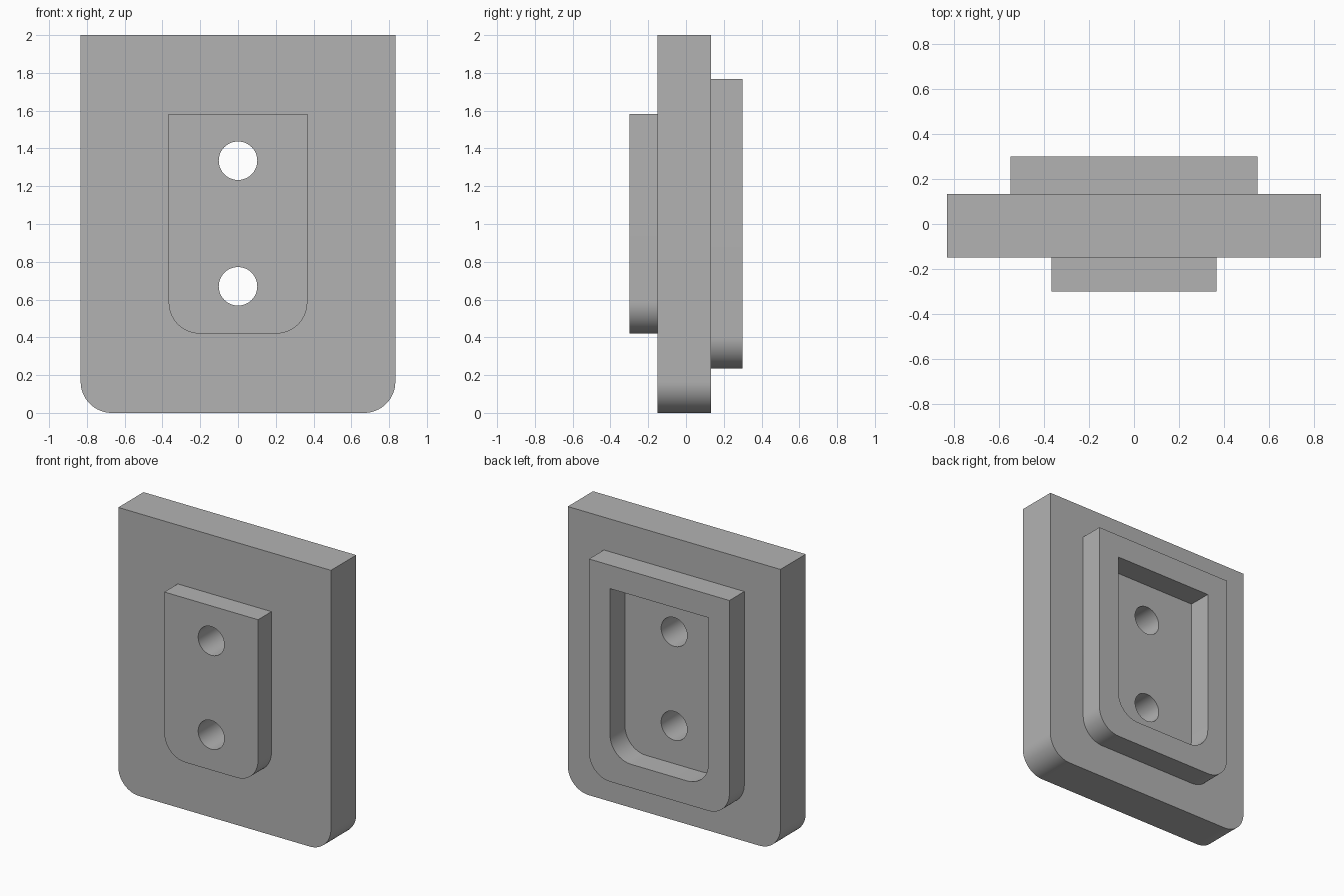
import bpy, bmesh, math

if "Cube" in bpy.data.objects:
    bpy.data.objects.remove(bpy.data.objects["Cube"], do_unlink=True)

grey = bpy.data.materials.new("plain_grey")
grey.use_nodes = True
colour = (0.45, 0.45, 0.45, 1)
grey.diffuse_color = colour
grey.node_tree.nodes["Principled BSDF"].inputs["Base Color"].default_value = colour


def prism(name, outline, y_front, y_back):
    """Extrude an outline in the xz plane from y_front to y_back."""
    bm = bmesh.new()
    face = bm.faces.new([bm.verts.new((x, y_front, z)) for x, z in outline])
    ext = bmesh.ops.extrude_face_region(bm, geom=[face])
    verts = [v for v in ext["geom"] if isinstance(v, bmesh.types.BMVert)]
    bmesh.ops.translate(bm, verts=verts, vec=(0, y_back - y_front, 0))
    bmesh.ops.recalc_face_normals(bm, faces=bm.faces)
    mesh = bpy.data.meshes.new(name)
    bm.to_mesh(mesh)
    bm.free()
    mesh.materials.append(grey)
    obj = bpy.data.objects.new(name, mesh)
    bpy.context.collection.objects.link(obj)
    return obj


def shield(half, bottom, top, radius=0.165, steps=16):
    """Rectangle with square top corners and rounded bottom corners."""
    right = []
    for i in range(steps + 1):
        a = math.pi / 2 * i / steps
        right.append((half - radius + radius * math.sin(a),
                      bottom + radius - radius * math.cos(a)))
    right.append((half, top))
    return right + [(-x, z) for x, z in reversed(right)]


def circle(z, radius, steps=48):
    angles = [2 * math.pi * i / steps for i in range(steps)]
    return [(radius * math.cos(a), z + radius * math.sin(a)) for a in angles]


def combine(body, tool, operation):
    """Apply a boolean and discard the tool."""
    mod = body.modifiers.new(tool.name, "BOOLEAN")
    mod.operation, mod.object, mod.solver = operation, tool, "EXACT"
    bpy.context.view_layer.objects.active = body
    bpy.ops.object.modifier_apply(modifier=mod.name)
    bpy.data.objects.remove(tool, do_unlink=True)


FRONT, BACK = -0.15, 0.133

# Main plate with the raised front pad and the raised back frame
plate = prism("mounting_plate", shield(0.833, 0, 2), FRONT, BACK)
combine(plate, prism("front_pad", shield(0.367, 0.42, 1.583), -0.3, 0), "UNION")
combine(plate, prism("back_frame", shield(0.55, 0.235, 1.768), 0, 0.3), "UNION")

# Pocket inside the back frame, level with the back of the plate
combine(plate, prism("pocket", shield(0.385, 0.402, 1.602), BACK, 0.5), "DIFFERENCE")

# Two bolt holes right through
for z in (0.67, 1.335):
    combine(plate, prism("bolt_hole", circle(z, 0.102), -0.5, 0.5), "DIFFERENCE")

# Smooth curved walls, sharp edges
bpy.ops.object.select_all(action="DESELECT")
plate.select_set(True)
bpy.context.view_layer.objects.active = plate
bpy.ops.object.shade_smooth_by_angle(angle=math.radians(30))
